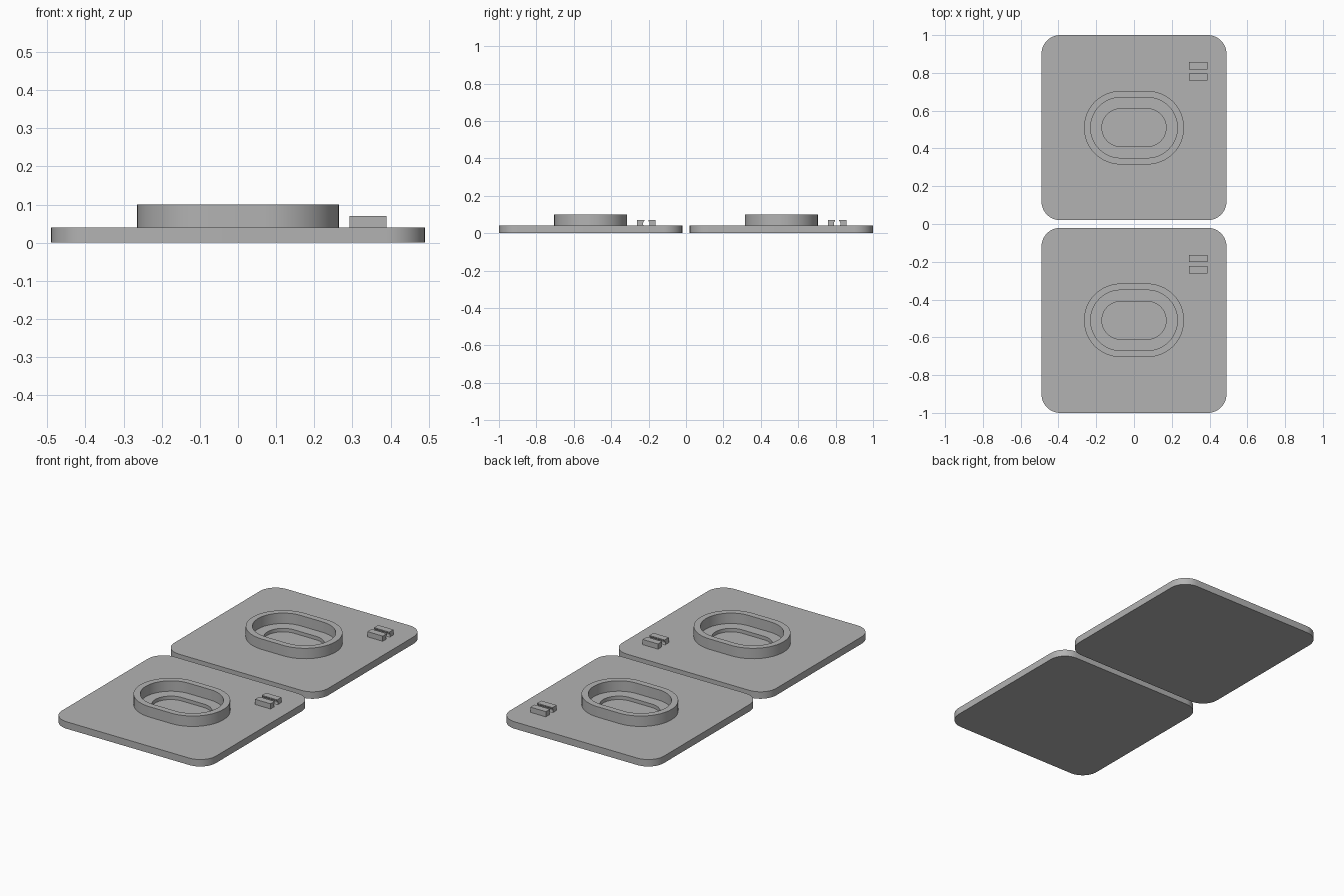
import bpy, bmesh, math

if "Cube" in bpy.data.objects:
    bpy.data.objects.remove(bpy.data.objects["Cube"])

grey = bpy.data.materials.new("plain grey")
grey.diffuse_color = (0.45, 0.45, 0.45, 1)
grey.use_nodes = True
grey.node_tree.nodes["Principled BSDF"].inputs["Base Color"].default_value = grey.diffuse_color

STEPS = 12  # segments per rounded corner


def rounded_loop(bm, hx, hy, r, z):
    """Rounded rectangle of half sizes hx, hy and corner radius r."""
    verts = []
    for i, (sx, sy) in enumerate([(1, 1), (-1, 1), (-1, -1), (1, -1)]):
        for k in range(STEPS + 1):
            a = math.pi / 2 * (i + k / STEPS)
            verts.append(bm.verts.new((sx * (hx - r) + r * math.cos(a),
                                       sy * (hy - r) + r * math.sin(a), z)))
    return verts


def finish(bm, name, loc):
    bmesh.ops.remove_doubles(bm, verts=bm.verts, dist=1e-5)
    bmesh.ops.recalc_face_normals(bm, faces=bm.faces)
    mesh = bpy.data.meshes.new(name)
    bm.to_mesh(mesh)
    bm.free()
    mesh.materials.append(grey)
    ob = bpy.data.objects.new(name, mesh)
    ob.location = loc
    bpy.context.collection.objects.link(ob)
    bpy.ops.object.select_all(action='DESELECT')
    ob.select_set(True)
    bpy.context.view_layer.objects.active = ob
    bpy.ops.object.shade_smooth_by_angle(angle=math.radians(30))


def plate(name, loc):
    # base slab, raised oval collar and shallow oval pocket in one loft
    bm = bmesh.new()
    sections = [(0.49, 0.49, 0.10, 0.0), (0.49, 0.49, 0.10, 0.04)]
    for r, z in [(0.195, 0.04), (0.195, 0.10), (0.16, 0.10),
                 (0.16, 0.04), (0.10, 0.04), (0.10, 0.02)]:
        sections.append((r + 0.07, r, r - 0.0001, z))
    loops = [rounded_loop(bm, *s) for s in sections]
    for a, b in zip(loops, loops[1:]):
        for i in range(len(a)):
            j = (i + 1) % len(a)
            bm.faces.new((a[i], a[j], b[j], b[i]))
    bm.faces.new(loops[0])
    bm.faces.new(loops[-1])
    finish(bm, name, loc)


def clip_jaw(name, loc, side):
    # block with a rounded groove on its inner face
    r, zc, gap = 0.018, 0.05, 0.011
    a0, a1 = -math.asin((zc - 0.04) / r), math.acos(gap / r)
    profile = [(0.049, 0.04), (0.049, 0.07), (gap, 0.07)]
    for k in range(11):
        a = a1 + (a0 - a1) * k / 10
        profile.append((r * math.cos(a), zc + r * math.sin(a)))
    bm = bmesh.new()
    face = bm.faces.new([bm.verts.new((0.292, side * y, z)) for y, z in profile])
    ext = bmesh.ops.extrude_face_region(bm, geom=[face])
    moved = [g for g in ext["geom"] if isinstance(g, bmesh.types.BMVert)]
    bmesh.ops.translate(bm, verts=moved, vec=(0.098, 0, 0))
    finish(bm, name, loc)


# two identical plates, one behind the other
for label, y in (("front", -0.51), ("back", 0.51)):
    plate(label + "_plate", (0, y, 0))
    clip_jaw(label + "_clip_jaw_near", (0, y + 0.298, 0), -1)
    clip_jaw(label + "_clip_jaw_far", (0, y + 0.298, 0), 1)
